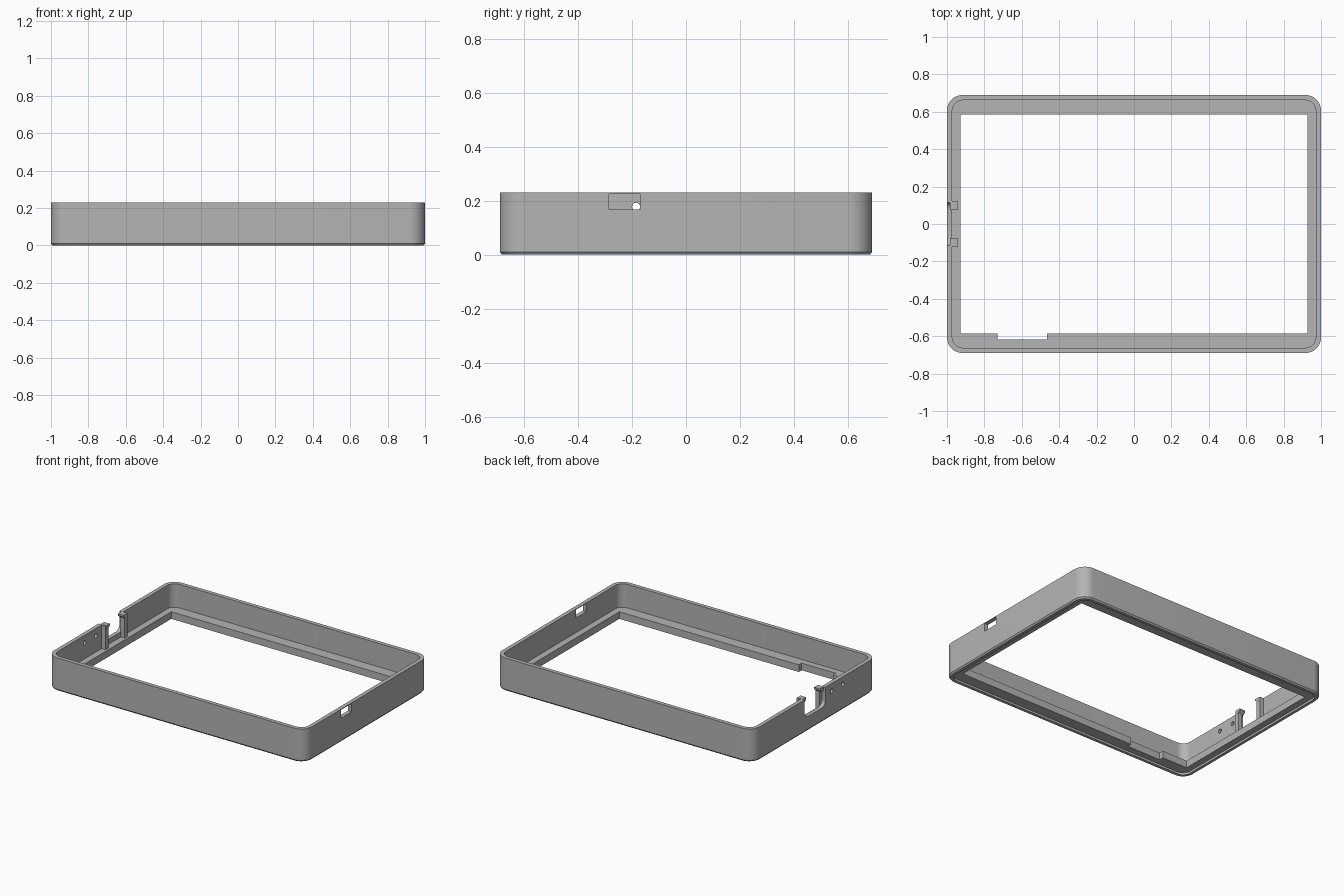
import bpy, bmesh, math
from mathutils import Matrix

old = bpy.data.objects.get("Cube")
if old:
    bpy.data.objects.remove(old, do_unlink=True)

HALF_X, HALF_Y, TOP, RADIUS = 1.0, 0.69, 0.23, 0.085
WALL, LEDGE_TOP, LEDGE_BOTTOM = 0.028, 0.065, 0.015

grey = bpy.data.materials.new("plain grey")
grey.use_nodes = True
colour = (0.46, 0.46, 0.46, 1)
grey.diffuse_color = colour
grey.node_tree.nodes["Principled BSDF"].inputs["Base Color"].default_value = colour


def finish(name, bm):
    bmesh.ops.recalc_face_normals(bm, faces=bm.faces)
    mesh = bpy.data.meshes.new(name)
    bm.to_mesh(mesh)
    bm.free()
    obj = bpy.data.objects.new(name, mesh)
    bpy.context.collection.objects.link(obj)
    mesh.materials.append(grey)
    return obj


def rounded(inset, steps=12):
    """Rounded rectangle outline, moved inward from the outside."""
    r = RADIUS - inset
    points = []
    for i, (sx, sy) in enumerate([(1, 1), (-1, 1), (-1, -1), (1, -1)]):
        for k in range(steps + 1):
            a = math.pi / 2 * (i + k / steps)
            points.append((sx * (HALF_X - RADIUS) + r * math.cos(a),
                           sy * (HALF_Y - RADIUS) + r * math.sin(a)))
    return points


def ring(name, profile):
    """Sweep a closed (inset, z) profile around the outline."""
    bm = bmesh.new()
    loops = [[bm.verts.new((x, y, z)) for x, y in rounded(d)] for d, z in profile]
    for j, a in enumerate(loops):
        b = loops[(j + 1) % len(loops)]
        for i in range(len(a)):
            n = (i + 1) % len(a)
            bm.faces.new((a[i], a[n], b[n], b[i]))
    return finish(name, bm)


def prism(name, points, place, low, high):
    """Extrude a flat outline; place maps (u, v, depth) to a position."""
    bm = bmesh.new()
    ends = [[bm.verts.new(place(u, v, d)) for u, v in points] for d in (low, high)]
    for loop in ends:
        bm.faces.new(loop)
    for i in range(len(points)):
        n = (i + 1) % len(points)
        bm.faces.new((ends[0][i], ends[0][n], ends[1][n], ends[1][i]))
    return finish(name, bm)


def along_x(u, v, d):
    return (d, u, v)


def along_y(u, v, d):
    return (u, d, v)


def along_z(u, v, d):
    return (u, v, d)


def box(name, x0, x1, y0, y1, z0, z1):
    return prism(name, [(x0, y0), (x1, y0), (x1, y1), (x0, y1)], along_z, z0, z1)


def cut(target, cutter):
    cutter.hide_render = True
    mod = target.modifiers.new("cut", 'BOOLEAN')
    mod.operation, mod.solver, mod.object = 'DIFFERENCE', 'EXACT', cutter
    bpy.context.view_layer.objects.active = target
    bpy.ops.object.modifier_apply(modifier=mod.name)
    bpy.data.objects.remove(cutter, do_unlink=True)


def smooth(obj):
    bpy.ops.object.select_all(action='DESELECT')
    obj.select_set(True)
    bpy.context.view_layer.objects.active = obj
    bpy.ops.object.shade_smooth_by_angle(angle=math.radians(30))


# Outer wall with a small bevel around the foot
wall = ring("outer_wall", [(0.008, 0), (0, 0.01), (0, TOP), (WALL, TOP), (WALL, 0)])

# Rectangular slot in the left wall, just under the rim
cut(wall, box("slot_cutter", 0.9, 1.1, -0.285, -0.17, 0.168, 0.225))

# Open U with rounded lower corners in the right wall
u_half, u_low, u_r = 0.115, 0.10, 0.04
u_shape = [(u_half, 0.3), (-u_half, 0.3)]
for side, start in ((-1, math.pi), (1, 1.5 * math.pi)):
    for k in range(9):
        a = start + math.pi / 2 * k / 8
        u_shape.append((side * (u_half - u_r) + u_r * math.cos(a),
                        u_low + u_r + u_r * math.sin(a)))
cut(wall, prism("u_cutter", u_shape, along_x, -1.1, -0.9))

# Two round holes beside the U
circle = [(math.cos(k * math.pi / 8), math.sin(k * math.pi / 8)) for k in range(16)]
for y in (-0.185, -0.31):
    pts = [(y + 0.015 * c, 0.178 + 0.015 * s) for c, s in circle]
    cut(wall, prism("hole_cutter", pts, along_x, -1.1, -0.9))
smooth(wall)

# Inner ledge, raised off the ground, with a rectangular window and a notch
ledge = prism("inner_ledge", rounded(0.014), along_z, LEDGE_BOTTOM, LEDGE_TOP)
cut(ledge, box("window_cutter", -0.927, 0.927, -0.585, 0.585, -0.1, 0.2))
cut(ledge, box("notch_cutter", -0.73, -0.465, -0.617, -0.5, -0.1, 0.2))

# Clip posts with wedge-shaped heads on each side of the U
for side, label in ((1, "back"), (-1, "front")):
    y0, y1 = sorted((side * 0.09, side * 0.122))
    box(label + "_clip_post", -0.973, -0.942, y0, y1, LEDGE_TOP - 0.01, TOP - 0.002)
    head = [(side * 0.115, TOP), (side * 0.076, TOP),
            (side * 0.076, TOP - 0.012), (side * 0.095, TOP - 0.03),
            (side * 0.115, TOP - 0.03)]
    prism(label + "_clip_head", head, along_x, -0.985, -0.941)
